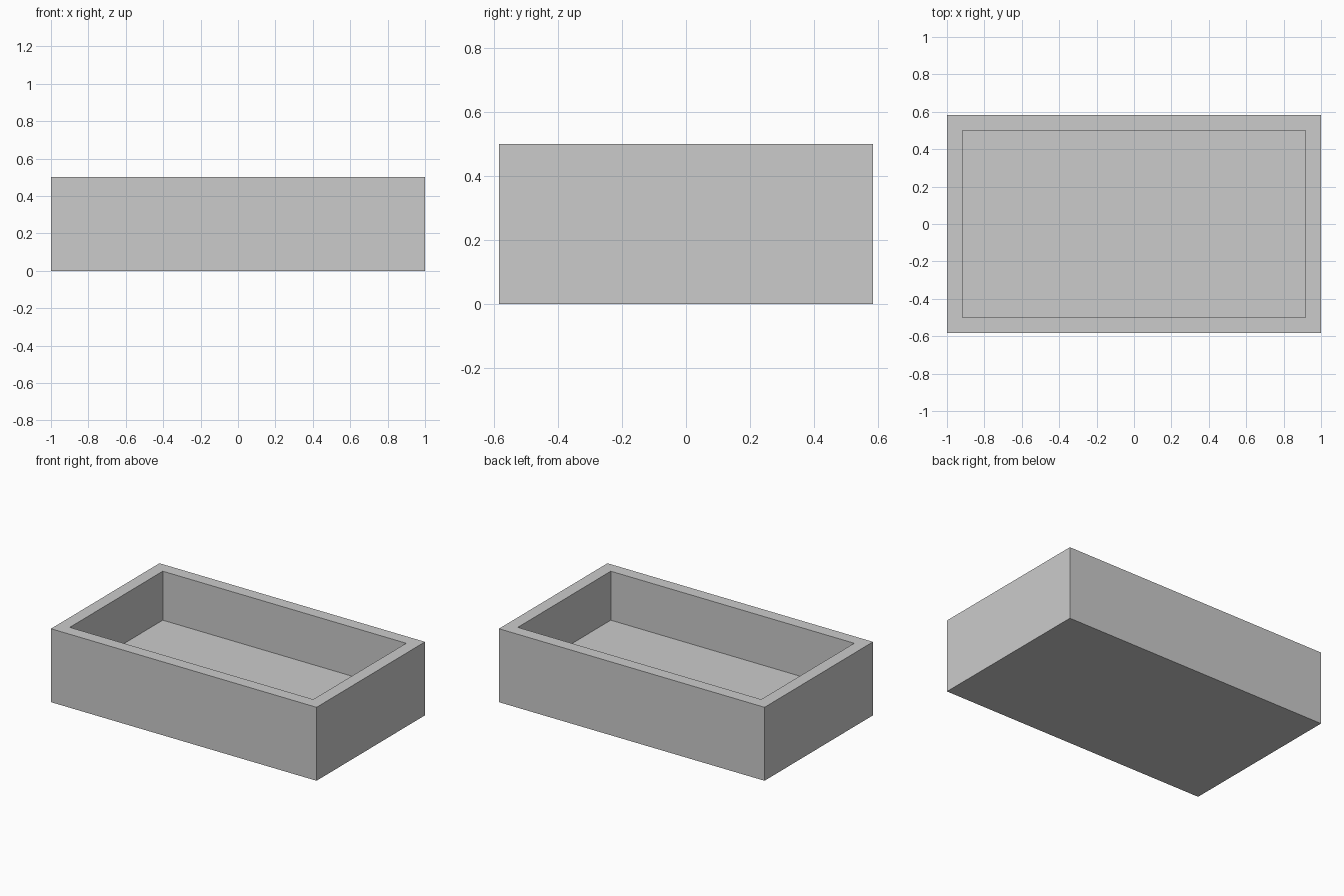
import bpy, bmesh
from mathutils import Matrix

if "Cube" in bpy.data.objects:
    bpy.data.objects.remove(bpy.data.objects["Cube"])

U = 1 / 12                       # wall thickness is one unit
L, W, H, FLOOR = 24 * U, 14 * U, 6 * U, 2 * U

# Solid block standing on the ground
bm = bmesh.new()
bmesh.ops.create_cube(bm, size=1, matrix=Matrix.Translation((0, 0, H / 2)) @ Matrix.Diagonal((L, W, H, 1)))

# Inset the top to form the rim, then push the centre down to the tray floor
top = max(bm.faces, key=lambda f: f.calc_center_median().z)
bmesh.ops.inset_region(bm, faces=[top], thickness=U, use_even_offset=True)
ext = bmesh.ops.extrude_discrete_faces(bm, faces=[top])
bmesh.ops.translate(bm, verts=ext["faces"][0].verts[:], vec=(0, 0, FLOOR - H))
bmesh.ops.recalc_face_normals(bm, faces=bm.faces[:])

mesh = bpy.data.meshes.new("open_tray")
bm.to_mesh(mesh)
bm.free()
bpy.context.collection.objects.link(bpy.data.objects.new("open_tray", mesh))
